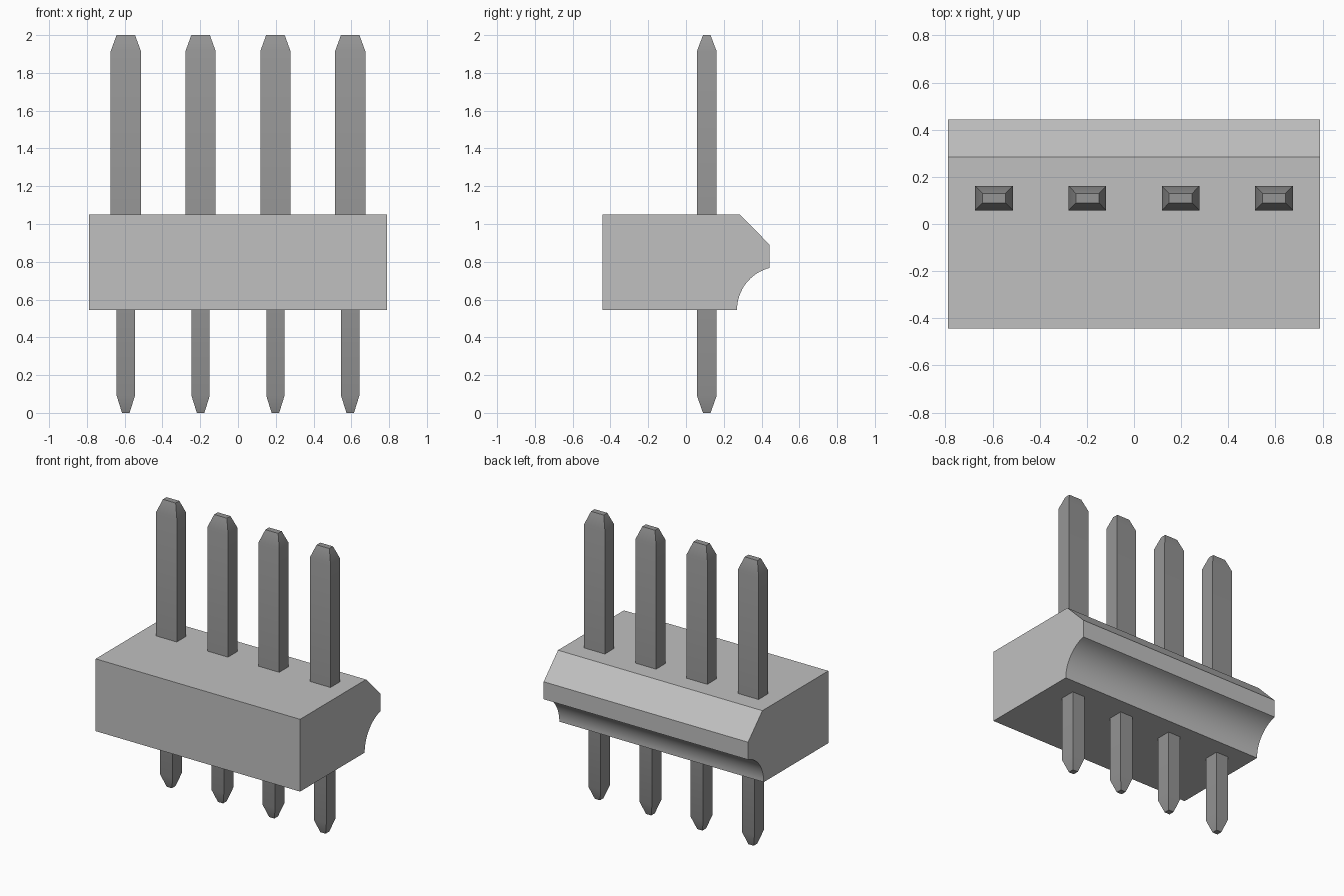
import bpy, bmesh, math

cube = bpy.data.objects.get("Cube")
if cube:
    bpy.data.objects.remove(cube, do_unlink=True)


def material(name, value):
    m = bpy.data.materials.new(name)
    m.use_nodes = True
    color = (value, value, value, 1)
    m.diffuse_color = color
    m.node_tree.nodes["Principled BSDF"].inputs["Base Color"].default_value = color
    return m


def loft(name, rings, mat):
    """Skin matching closed rings of points and cap both ends."""
    bm = bmesh.new()
    loops = [[bm.verts.new(p) for p in ring] for ring in rings]
    n = len(loops[0])
    for a, b in zip(loops, loops[1:]):
        for i in range(n):
            j = (i + 1) % n
            bm.faces.new((a[i], a[j], b[j], b[i]))
    bm.faces.new(loops[0][::-1])
    bm.faces.new(loops[-1])
    bmesh.ops.recalc_face_normals(bm, faces=bm.faces)
    mesh = bpy.data.meshes.new(name)
    bm.to_mesh(mesh)
    bm.free()
    mesh.materials.append(mat)
    obj = bpy.data.objects.new(name, mesh)
    bpy.context.collection.objects.link(obj)
    bpy.ops.object.select_all(action='DESELECT')
    obj.select_set(True)
    bpy.context.view_layer.objects.active = obj
    bpy.ops.object.shade_smooth_by_angle(angle=math.radians(30))
    return obj


housing_grey = material("light grey plastic", 0.53)
pin_grey = material("dark grey metal", 0.30)

# Housing: side profile with a chamfered lip above a scooped groove
BOTTOM, TOP, HALF_X, HALF_Y = 0.545, 1.05, 0.79, 0.443
profile = [(-HALF_Y, BOTTOM), (-HALF_Y, TOP), (0.285, TOP), (HALF_Y, 0.89)]
STEPS, RADIUS, ARC_Y = 16, 0.23, 0.50
start = math.acos((HALF_Y - ARC_Y) / RADIUS)
for i in range(STEPS + 1):
    t = start + (math.pi - start) * i / STEPS
    profile.append((ARC_Y + RADIUS * math.cos(t), BOTTOM + RADIUS * math.sin(t)))
loft("housing", [[(x, y, z) for y, z in profile] for x in (-HALF_X, HALF_X)], housing_grey)

# Pins: narrow solder tail below, wide blade above, tapered at both ends
PIN_Y, SPACING = 0.11, 0.396
sections = [  # z, half width, half depth
    (0.0, 0.02, 0.02), (0.09, 0.048, 0.052), (0.75, 0.048, 0.052),
    (0.75, 0.08, 0.052), (1.915, 0.08, 0.052), (2.0, 0.049, 0.02)]
for k in range(4):
    cx = (k - 1.5) * SPACING
    rings = [[(cx + sx * w, PIN_Y + sy * d, z)
              for sx, sy in ((-1, -1), (1, -1), (1, 1), (-1, 1))]
             for z, w, d in sections]
    loft(f"pin_{k + 1}", rings, pin_grey)
